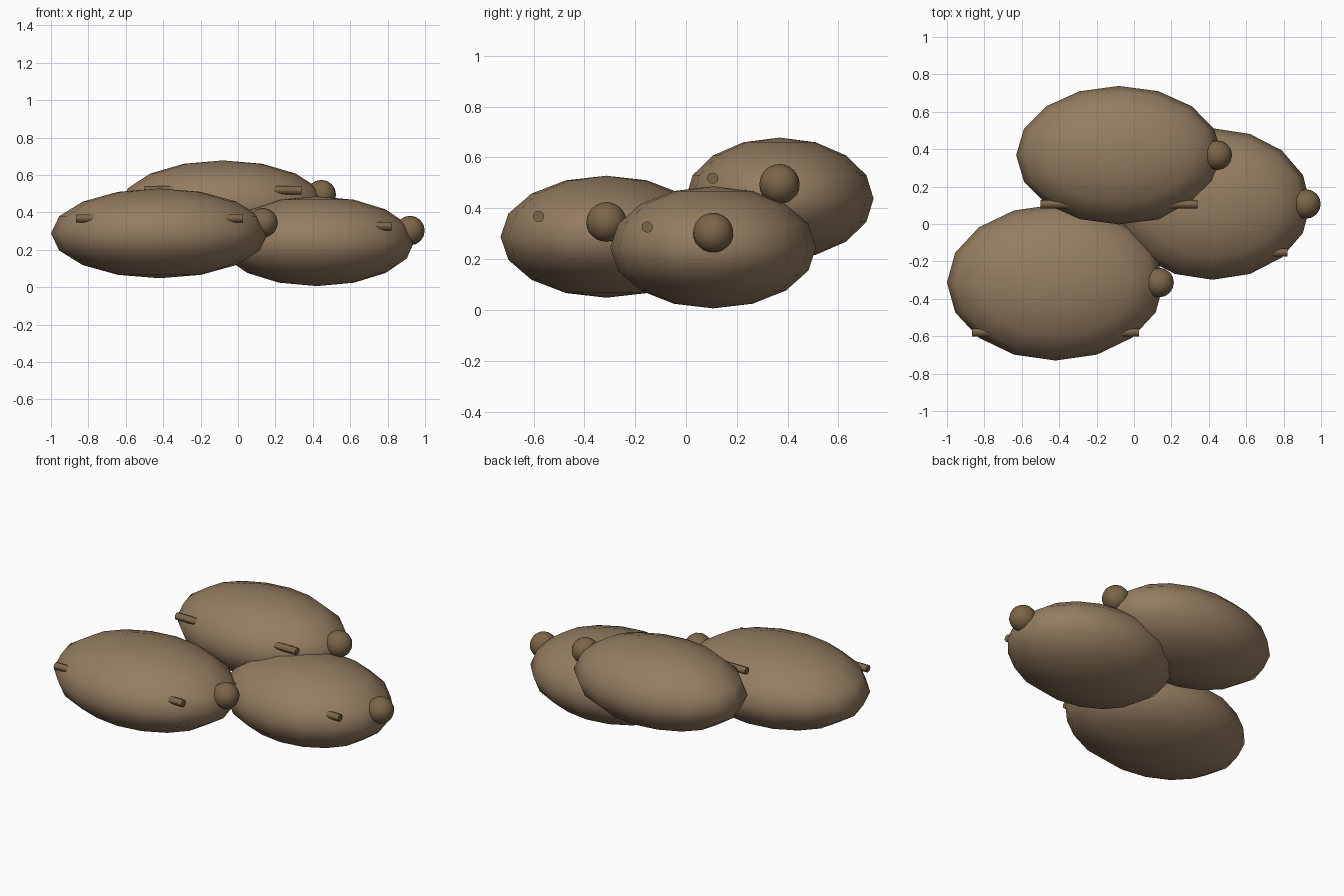
import bpy
from math import pi

if "Cube" in bpy.data.objects:
    bpy.data.objects.remove(bpy.data.objects["Cube"])

def material(name, color):
    m = bpy.data.materials.new(name)
    m.diffuse_color = (*color, 1)
    m.use_nodes = True
    m.node_tree.nodes["Principled BSDF"].inputs["Base Color"].default_value = m.diffuse_color
    return m

CLOTH = material("sack cloth", (0.30, 0.205, 0.12))
CORD = material("cord", (0.20, 0.13, 0.065))

def finish(name, mat, angle):
    o = bpy.context.object
    o.name = name
    o.data.materials.append(mat)
    bpy.ops.object.transform_apply(location=False, rotation=True, scale=True)
    bpy.ops.object.shade_smooth_by_angle(angle=angle)

def sack(tag, center, radii, seam_half):
    x, y, z = center
    rx, ry, rz = radii
    # plump body
    bpy.ops.mesh.primitive_uv_sphere_add(segments=16, ring_count=8, radius=1, location=center)
    bpy.context.object.scale = radii
    finish(tag + "_sack_body", CLOTH, pi / 3)
    # tied knot at the right end
    bpy.ops.mesh.primitive_uv_sphere_add(segments=24, ring_count=8, radius=0.079,
                                         location=(x + rx * 0.955, y, z + 0.057),
                                         rotation=(0, pi / 2, 0))
    finish(tag + "_sack_knot", CORD, pi / 3)
    # seam cord running through the front shoulder, ends sticking out
    bpy.ops.mesh.primitive_cylinder_add(vertices=12, radius=0.022, depth=2 * seam_half,
                                        location=(x, y - ry * 0.64 if tag != "rear" else y - ry * 0.71, z + 0.08),
                                        rotation=(0, pi / 2, 0))
    finish(tag + "_sack_seam", CORD, pi / 6)

sack("left", (-0.42, -0.313, 0.288), (0.58, 0.417, 0.24), 0.446)
sack("right", (0.42, 0.107, 0.246), (0.523, 0.405, 0.24), 0.40)
sack("rear", (-0.08, 0.368, 0.438), (0.55, 0.37, 0.24), 0.42)
